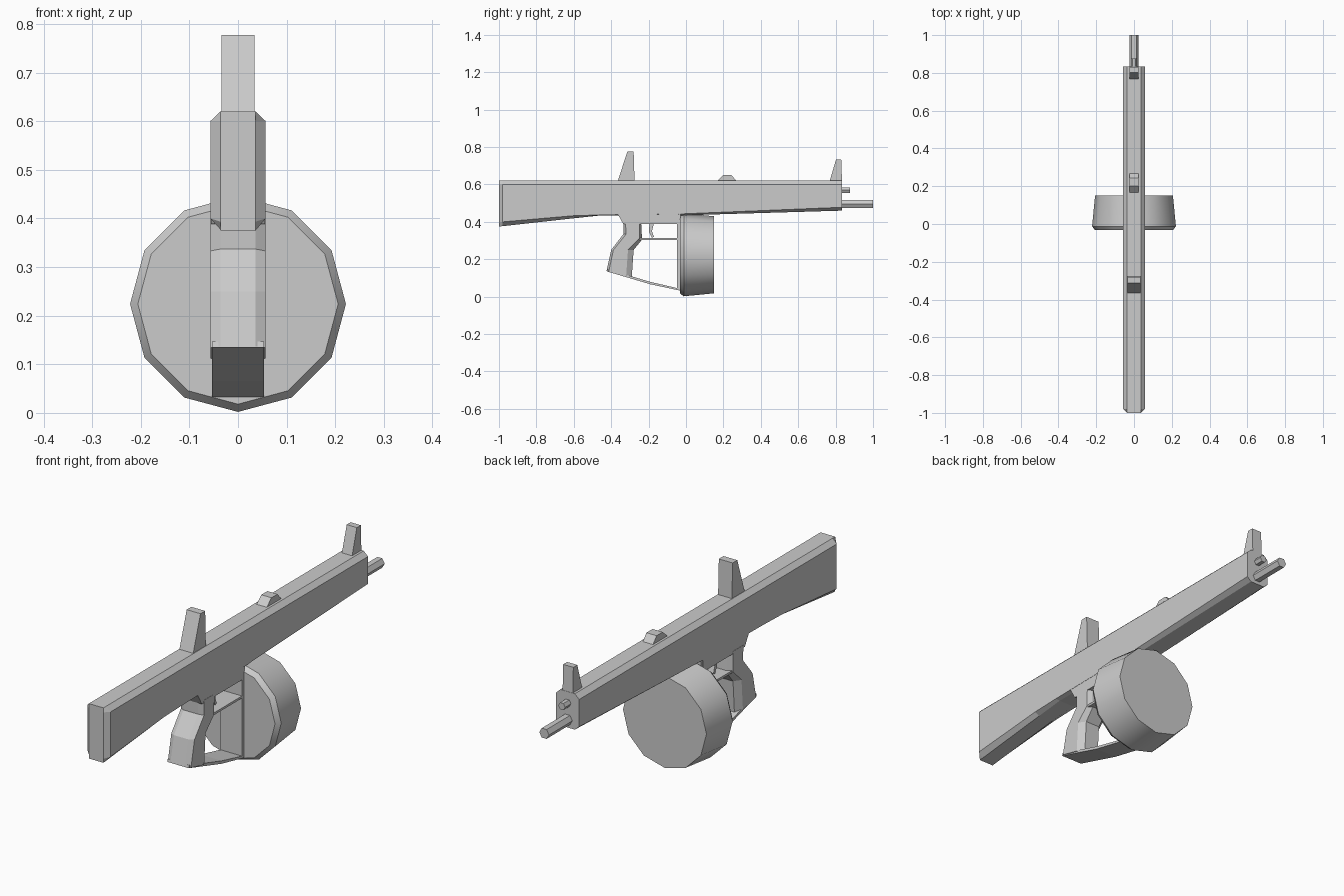
import bpy, bmesh
from math import cos, sin, pi, radians

if "Cube" in bpy.data.objects:
    bpy.data.objects.remove(bpy.data.objects["Cube"])


def make(name, bm):
    bmesh.ops.recalc_face_normals(bm, faces=bm.faces)
    mesh = bpy.data.meshes.new(name)
    bm.to_mesh(mesh)
    bm.free()
    obj = bpy.data.objects.new(name, mesh)
    bpy.context.collection.objects.link(obj)
    return obj


def loft(name, rings):
    """Skin closed rings of equal length and cap both ends."""
    bm = bmesh.new()
    rows = [[bm.verts.new(p) for p in ring] for ring in rings]
    n = len(rows[0])
    for a, b in zip(rows, rows[1:]):
        for i in range(n):
            j = (i + 1) % n
            bm.faces.new((a[i], a[j], b[j], b[i]))
    bm.faces.new(rows[0])
    bm.faces.new(rows[-1])
    return make(name, bm)


def plate(name, profile, hw):
    """Extrude a (y, z) side profile to both sides of x = 0."""
    return loft(name, [[(x, y, z) for y, z in profile] for x in (-hw, hw)])


def turned(name, rows, zc, sides):
    """Round part along y from (y, radius) rows."""
    return loft(name, [[(r * cos(2 * pi * i / sides), y, zc + r * sin(2 * pi * i / sides))
                        for i in range(sides)] for y, r in rows])


# Body and stock: chamfered section; rows are y, half width, bottom z, lower side z
def body_ring(y, hw, zb, zs):
    half = [(0.036, zb), (hw, zs), (hw, 0.60), (0.036, 0.62)]
    return [(x, y, z) for x, z in half] + [(-x, y, z) for x, z in reversed(half)]


loft("body", [body_ring(*r) for r in (
    (-1.0, 0.036, 0.375, 0.393), (-0.98, 0.057, 0.377, 0.40),
    (-0.60, 0.057, 0.419, 0.433), (-0.46, 0.057, 0.434, 0.437),
    (-0.04, 0.057, 0.434, 0.442), (0.835, 0.057, 0.46, 0.478))])

# Lower receiver
plate("lower_receiver", [(-0.37, 0.45), (-0.335, 0.388), (-0.04, 0.388), (-0.04, 0.45)], 0.056)


# Pistol grip: rows are back y/z, front y/z, front chamfer
def grip_ring(yb, zb, yf, zf, c):
    def at(y):
        return zb + (zf - zb) * (y - yb) / (yf - yb)
    half = [(0.036, yb), (0.057, yb + 0.012), (0.057, yf - c), (0.036, yf)]
    return [(x, y, at(y)) for x, y in half] + [(-x, y, at(y)) for x, y in reversed(half)]


loft("grip", [grip_ring(*r) for r in (
    (-0.335, 0.40, -0.24, 0.40, 0.008), (-0.333, 0.337, -0.235, 0.305, 0.015),
    (-0.40, 0.25, -0.28, 0.25, 0.03), (-0.425, 0.137, -0.29, 0.105, 0.03))])

# Hand guard: bottom strap and upright behind the drum
plate("hand_guard", [(-0.423, 0.135), (-0.19, 0.066), (-0.03, 0.032), (-0.03, 0.45),
                     (-0.048, 0.45), (-0.048, 0.046), (-0.19, 0.079), (-0.42, 0.147)], 0.053)
# Trigger guard and trigger
plate("trigger_guard", [(-0.25, 0.304), (-0.04, 0.304), (-0.04, 0.314), (-0.25, 0.314)], 0.053)
plate("trigger", [(-0.195, 0.40), (-0.17, 0.40), (-0.182, 0.35), (-0.172, 0.32),
                  (-0.182, 0.315), (-0.198, 0.345)], 0.015)

# Drum magazine
drum = turned("drum_magazine", [(-0.033, 0.206), (-0.012, 0.222), (0.15, 0.206)], 0.224, 12)
bpy.context.view_layer.objects.active = drum
drum.select_set(True)
bpy.ops.object.shade_smooth_by_angle(angle=radians(35))

# Barrel and rod above it
turned("barrel", [(0.80, 0.024), (1.0, 0.024)], 0.496, 6)
turned("guide_rod", [(0.80, 0.017), (0.876, 0.017)], 0.57, 6)

# Sights and top lug: back foot, back top, front top, front foot, height, half width
for name, y0, y1, y2, y3, top, hw in (
        ("rear_sight", -0.365, -0.313, -0.28, -0.275, 0.777, 0.034),
        ("top_lug", 0.165, 0.20, 0.243, 0.27, 0.65, 0.025),
        ("front_sight", 0.768, 0.802, 0.83, 0.834, 0.733, 0.025)):
    plate(name, [(y0, 0.618), (y1, top), (y2, top), (y3, 0.618)], hw)
